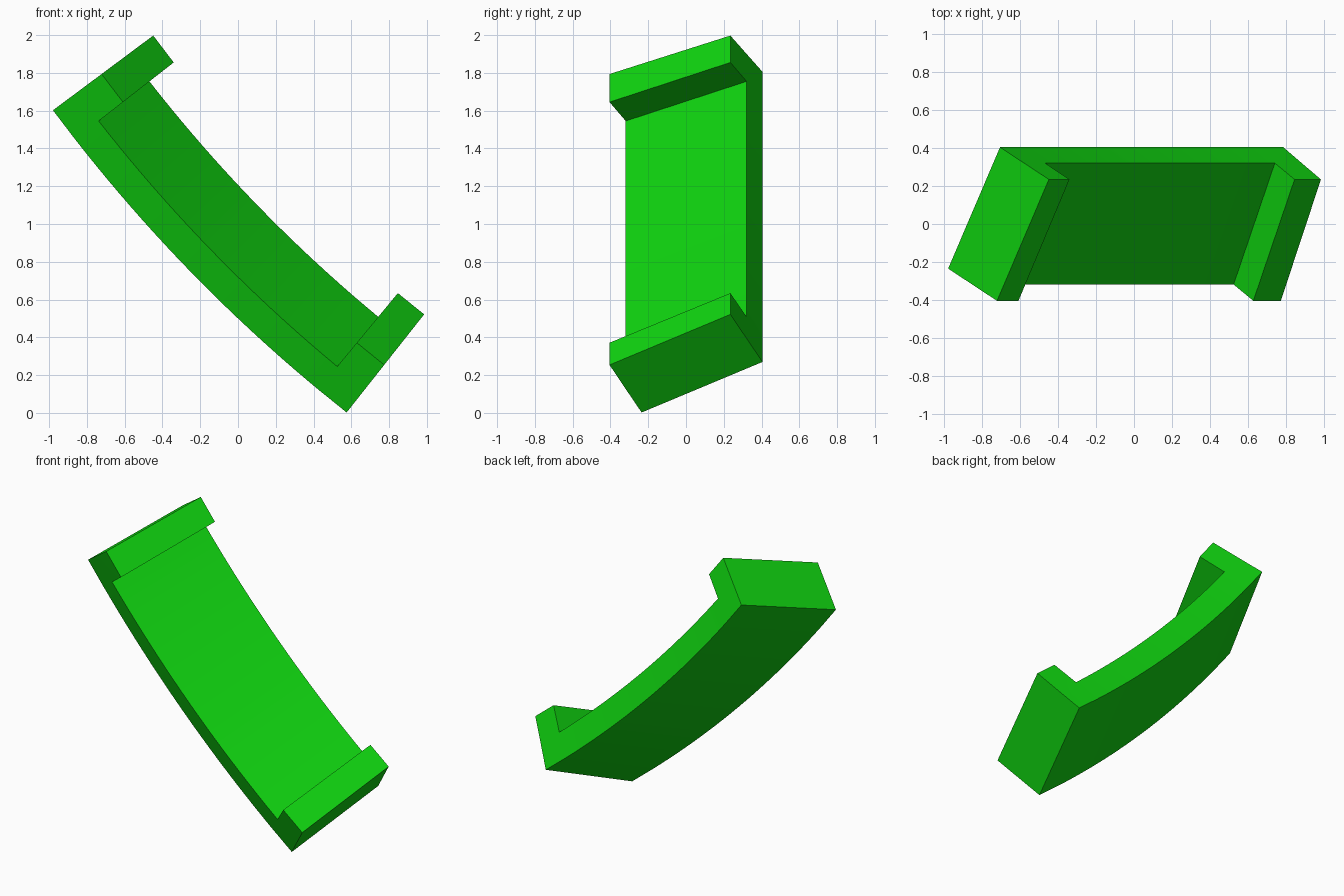
import bpy, bmesh, math
from mathutils import Vector

if "Cube" in bpy.data.objects:
    bpy.data.objects.remove(bpy.data.objects["Cube"], do_unlink=True)

# The bracket is a tilted channel swept round an axis parallel to y
CENTRE = Vector((5.874, 0.0, 6.707))
RADIUS = 8.546
MID = math.radians(44.18)      # direction of the middle of the arc
HALF = math.radians(7.5)       # half of the arc
LIP = math.radians(1.30)       # arc covered by each end lip
SEGMENTS = 20

# Cross-section steps as (towards the axis, along y)
OUTER_FRONT = (0.0, -0.235)
WIDTH = (0.341, 0.640)
THICKNESS = (0.158, -0.084)
LIP_RISE = (0.163, -0.086)


def inward(angle, step):
    """Turn a cross-section step into a 3D vector at the given arc angle."""
    return Vector((step[0] * math.cos(angle), step[1], step[0] * math.sin(angle)))


def material(name, colour):
    mat = bpy.data.materials.new(name)
    mat.use_nodes = True
    mat.diffuse_color = colour
    mat.node_tree.nodes["Principled BSDF"].inputs["Base Color"].default_value = colour
    return mat


# Arc positions: lip column, curved body columns, lip column
start, end = MID - HALF + LIP, MID + HALF - LIP
angles = [MID - HALF]
angles += [start + (end - start) * i / SEGMENTS for i in range(SEGMENTS + 1)]
angles += [MID + HALF]

# Curved slab: one four-cornered ring per arc position
bm = bmesh.new()
rings, angle_of = [], {}
for a in angles:
    p = CENTRE + inward(a, (-RADIUS, 0)) + inward(a, OUTER_FRONT)
    w, t = inward(a, WIDTH), inward(a, THICKNESS)
    rings.append([bm.verts.new(q) for q in (p, p + w, p + w + t, p + t)])
inner = []
for r, s in zip(rings, rings[1:]):
    for k in range(4):
        n = (k + 1) % 4
        face = bm.faces.new((r[k], r[n], s[n], s[k]))
        if k == 2:
            inner.append(face)
bm.faces.new(rings[0])
bm.faces.new(rings[-1])

# End lips: raise the first and last inner faces towards the axis
for face in (inner[0], inner[-1]):
    raised = bmesh.ops.extrude_face_region(bm, geom=[face])["geom"]
    for v in raised:
        if isinstance(v, bmesh.types.BMVert):
            a = math.atan2(CENTRE.z - v.co.z, CENTRE.x - v.co.x)
            v.co += inward(a, LIP_RISE)
    if face.is_valid:
        bm.faces.remove(face)

bmesh.ops.recalc_face_normals(bm, faces=bm.faces[:])
mesh = bpy.data.meshes.new("curved_bracket")
bm.to_mesh(mesh)
bm.free()
mesh.materials.append(material("bright green", (0.005, 0.65, 0.005, 1.0)))

bracket = bpy.data.objects.new("curved_bracket", mesh)
bpy.context.collection.objects.link(bracket)
bpy.context.view_layer.objects.active = bracket
bracket.select_set(True)
bpy.ops.object.shade_smooth_by_angle(angle=math.radians(20))
